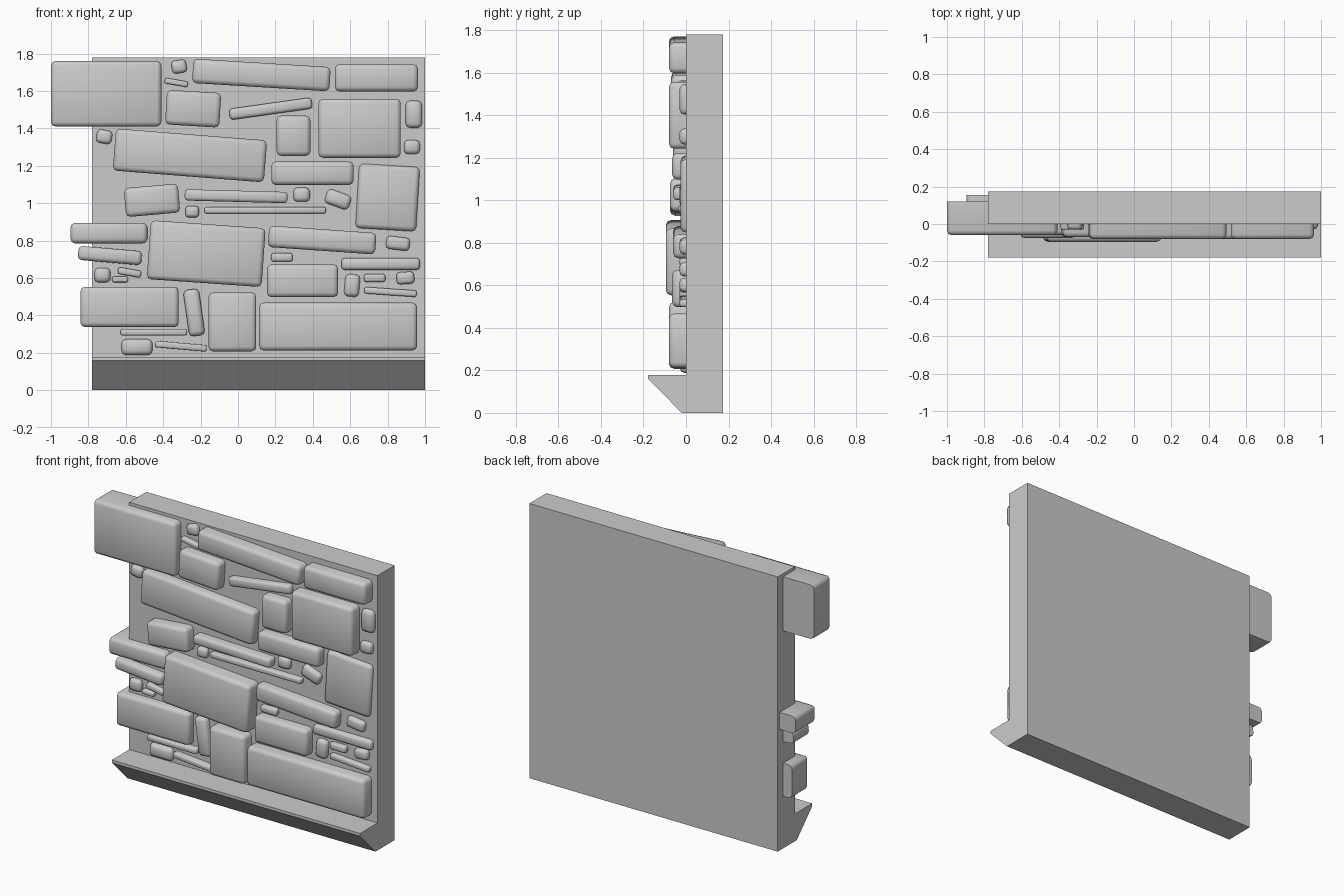
import bpy, bmesh, math
from mathutils import Matrix


def add_object(name, bm):
    bmesh.ops.recalc_face_normals(bm, faces=bm.faces)
    mesh = bpy.data.meshes.new(name)
    bm.to_mesh(mesh)
    bm.free()
    obj = bpy.data.objects.new(name, mesh)
    bpy.context.collection.objects.link(obj)
    return obj


def extrude_x(name, profile, x0, x1):
    """Extrude a (y, z) profile along x."""
    bm = bmesh.new()
    face = bm.faces.new([bm.verts.new((x0, y, z)) for y, z in profile])
    ext = bmesh.ops.extrude_face_region(bm, geom=[face])
    verts = [v for v in ext["geom"] if isinstance(v, bmesh.types.BMVert)]
    bmesh.ops.translate(bm, verts=verts, vec=(x1 - x0, 0, 0))
    return add_object(name, bm)


def stone(name, x, z, w, h, angle=0, front=0.04, back=0.10):
    """Rounded block, its flat back sunk into the wall."""
    bm = bmesh.new()
    bmesh.ops.create_cube(bm, size=1)
    bmesh.ops.scale(bm, vec=(w, front + back, h), verts=bm.verts)
    edges = [e for e in bm.edges if any(v.co.y < 0 for v in e.verts)]
    bmesh.ops.bevel(bm, geom=edges, offset=min(0.024, 0.28 * min(w, h)),
                    segments=2, profile=0.5, affect='EDGES')
    obj = add_object(name, bm)
    obj.matrix_world = (Matrix.Translation((x, (back - front) / 2, z))
                        @ Matrix.Rotation(-math.radians(angle), 4, 'Y'))
    for p in obj.data.polygons:
        p.use_smooth = True
    obj.data.set_sharp_from_angle(angle=math.radians(50))


# Wall slab and sloped ledge along its foot
extrude_x("wall_slab", [(0, 0), (0.175, 0), (0.175, 1.78), (0, 1.78)], -0.78, 1.0)
extrude_x("base_ledge", [(0.01, 0), (-0.02, 0), (-0.178, 0.16), (-0.178, 0.178), (0.01, 0.178)],
          -0.78, 1.0)

# Blocks overhanging the left end: x, z, width, height, tilt, front, back
overhang = [
    (-0.705, 1.585, 0.59, 0.35, 0, 0.06, 0.12),
    (-0.69, 0.84, 0.41, 0.11, 0, 0.055, 0.155),
    (-0.685, 0.72, 0.34, 0.075, -5, 0.05, 0.12),
    (-0.58, 0.445, 0.525, 0.215, 0, 0.055, 0.12),
]

# Large facing blocks: x, z, width, height, tilt, front
blocks = [
    (0.125, 1.685, 0.735, 0.13, -3.5, 0.08),
    (0.74, 1.67, 0.445, 0.145, 0, 0.08),
    (-0.24, 1.505, 0.29, 0.185, -3.5, 0.07),
    (0.297, 1.36, 0.18, 0.215, 0, 0.065),
    (0.65, 1.40, 0.44, 0.315, 0, 0.08),
    (-0.257, 1.255, 0.81, 0.225, -4.5, 0.06),
    (0.398, 1.16, 0.44, 0.125, 0, 0.065),
    (0.80, 1.03, 0.325, 0.345, -3.5, 0.025),
    (-0.46, 1.015, 0.29, 0.155, 5, 0.075),
    (-0.17, 0.73, 0.615, 0.315, -4, 0.095),
    (0.45, 0.803, 0.575, 0.115, -4, 0.06),
    (0.345, 0.585, 0.38, 0.175, 0, 0.065),
    (-0.03, 0.365, 0.255, 0.315, 0, 0.08),
    (0.535, 0.34, 0.845, 0.255, 0, 0.08),
]

# Thin slips: x, z, width, height, tilt, front
slips = [
    (0.175, 1.505, 0.445, 0.06, 8, 0.04),
    (-0.01, 1.037, 0.55, 0.06, -1.5, 0.06),
    (0.145, 0.962, 0.65, 0.035, 0, 0.035),
    (0.763, 0.675, 0.42, 0.065, 0, 0.03),
    (0.815, 0.525, 0.28, 0.035, -4, 0.03),
    (-0.235, 0.415, 0.085, 0.25, 8, 0.04),
    (-0.45, 0.31, 0.355, 0.035, 0, 0.04),
    (-0.305, 0.235, 0.275, 0.035, -5, 0.04),
]

# Small filler chips: x, z, width, height, tilt
chips = [
    (-0.315, 1.73, 0.08, 0.07, 10), (-0.33, 1.645, 0.125, 0.03, -10),
    (0.94, 1.475, 0.088, 0.145, 0), (0.93, 1.30, 0.085, 0.075, 0),
    (-0.715, 1.355, 0.083, 0.072, -10), (0.34, 1.045, 0.088, 0.075, 0),
    (0.535, 1.02, 0.135, 0.08, -20), (-0.245, 0.955, 0.073, 0.062, 0),
    (0.855, 0.785, 0.127, 0.07, -7), (0.235, 0.71, 0.115, 0.045, 0),
    (-0.725, 0.615, 0.085, 0.078, 0), (-0.58, 0.63, 0.125, 0.037, -10),
    (-0.63, 0.592, 0.085, 0.03, 0), (0.61, 0.56, 0.08, 0.12, -5),
    (0.73, 0.60, 0.115, 0.045, 0), (0.895, 0.60, 0.095, 0.065, 4),
    (-0.54, 0.23, 0.165, 0.085, 0),
]

for label, rows in (("overhang_stone", overhang), ("block_stone", blocks), ("slip_stone", slips)):
    for i, row in enumerate(rows, 1):
        stone(f"{label}_{i}", *row)
for i, row in enumerate(chips, 1):
    stone(f"chip_stone_{i}", *row, front=0.03)
